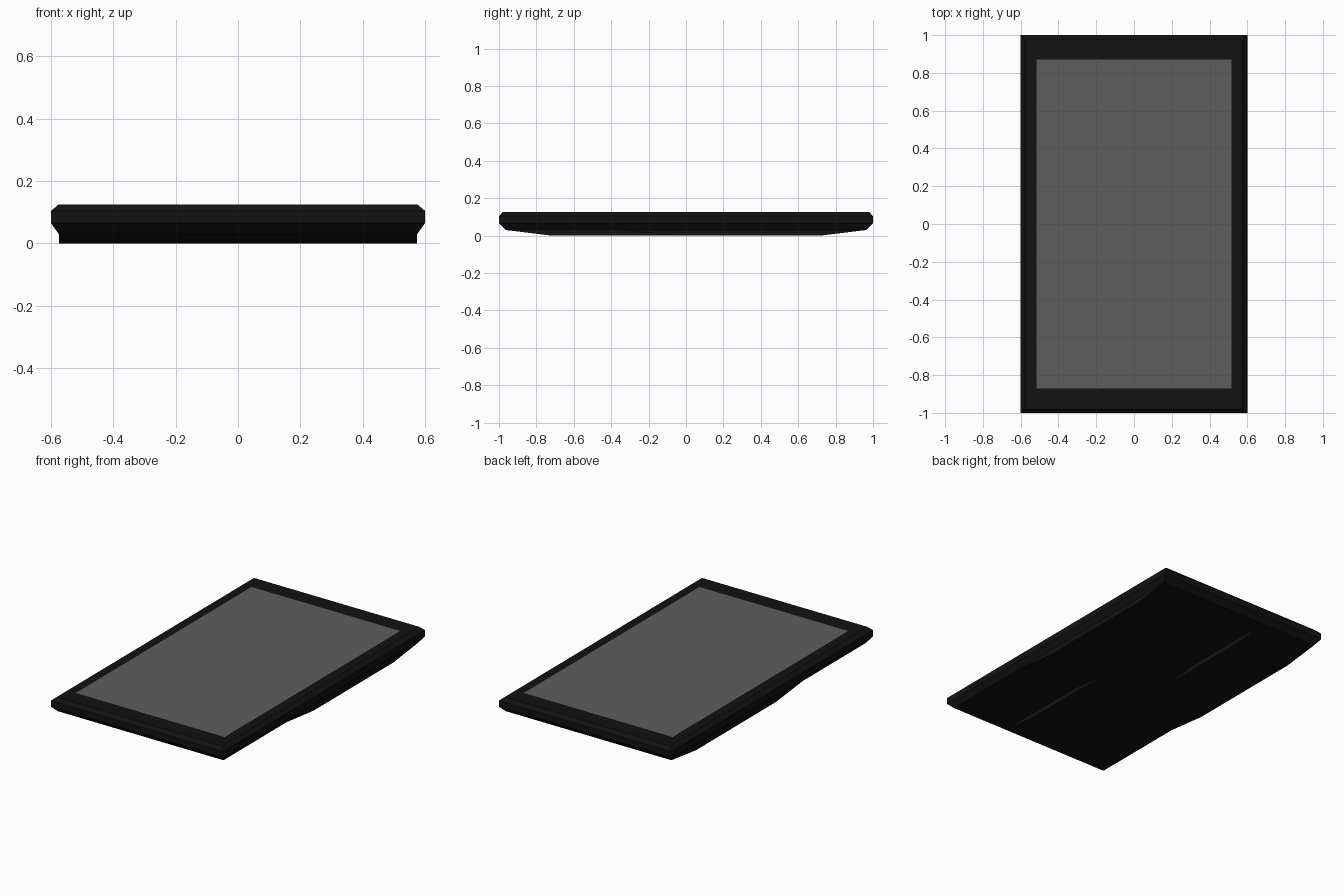
import bpy, bmesh

if "Cube" in bpy.data.objects:
    bpy.data.objects.remove(bpy.data.objects["Cube"])


def material(name, v):
    m = bpy.data.materials.new(name)
    m.diffuse_color = (v, v, v, 1)
    m.use_nodes = True
    m.node_tree.nodes["Principled BSDF"].inputs["Base Color"].default_value = m.diffuse_color
    return m


def add_object(name, bm, mat):
    bmesh.ops.recalc_face_normals(bm, faces=bm.faces)
    me = bpy.data.meshes.new(name)
    bm.to_mesh(me)
    bm.free()
    me.materials.append(mat)
    ob = bpy.data.objects.new(name, me)
    bpy.context.collection.objects.link(ob)
    return ob


def ring(bm, hx, hy, z):
    return [bm.verts.new((sx * hx, sy * hy, z))
            for sx, sy in ((-1, -1), (1, -1), (1, 1), (-1, 1))]


def pad(name, x0, x1, profile):
    # extrude a y-z side profile across x
    bm = bmesh.new()
    face = bm.faces.new([bm.verts.new((x0, y, z)) for y, z in profile])
    new = bmesh.ops.extrude_face_region(bm, geom=[face])["geom"]
    verts = [g for g in new if isinstance(g, bmesh.types.BMVert)]
    bmesh.ops.translate(bm, verts=verts, vec=(x1 - x0, 0, 0))
    return add_object(name, bm, black)


black = material("case_black", 0.006)
grey = material("screen_grey", 0.11)

# chamfered case, open where the screen sits
bm = bmesh.new()
levels = [(0.575, 0.965, 0.03), (0.60, 1.0, 0.065), (0.60, 1.0, 0.104),
          (0.575, 0.98, 0.125), (0.517, 0.872, 0.125)]
rings = [ring(bm, *lv) for lv in levels]
bm.faces.new(rings[0])
for a, b in zip(rings, rings[1:]):
    for i in range(4):
        j = (i + 1) % 4
        bm.faces.new((a[i], a[j], b[j], b[i]))
add_object("case", bm, black)

# screen flush with the top
bm = bmesh.new()
f = bm.faces.new(ring(bm, 0.517, 0.872, 0.125))
add_object("screen", bm, grey)

# underside grips: two side pads towards the back, one centre pad towards the front
side = [(-0.34, 0.03), (-0.07, 0.0), (0.72, 0.0), (0.965, 0.03),
        (0.965, 0.04), (-0.34, 0.04)]
pad("left_back_pad", -0.575, -0.18, side)
pad("right_back_pad", 0.18, 0.575, side)
pad("centre_front_pad", -0.18, 0.18, [(-y, z) for y, z in side])
